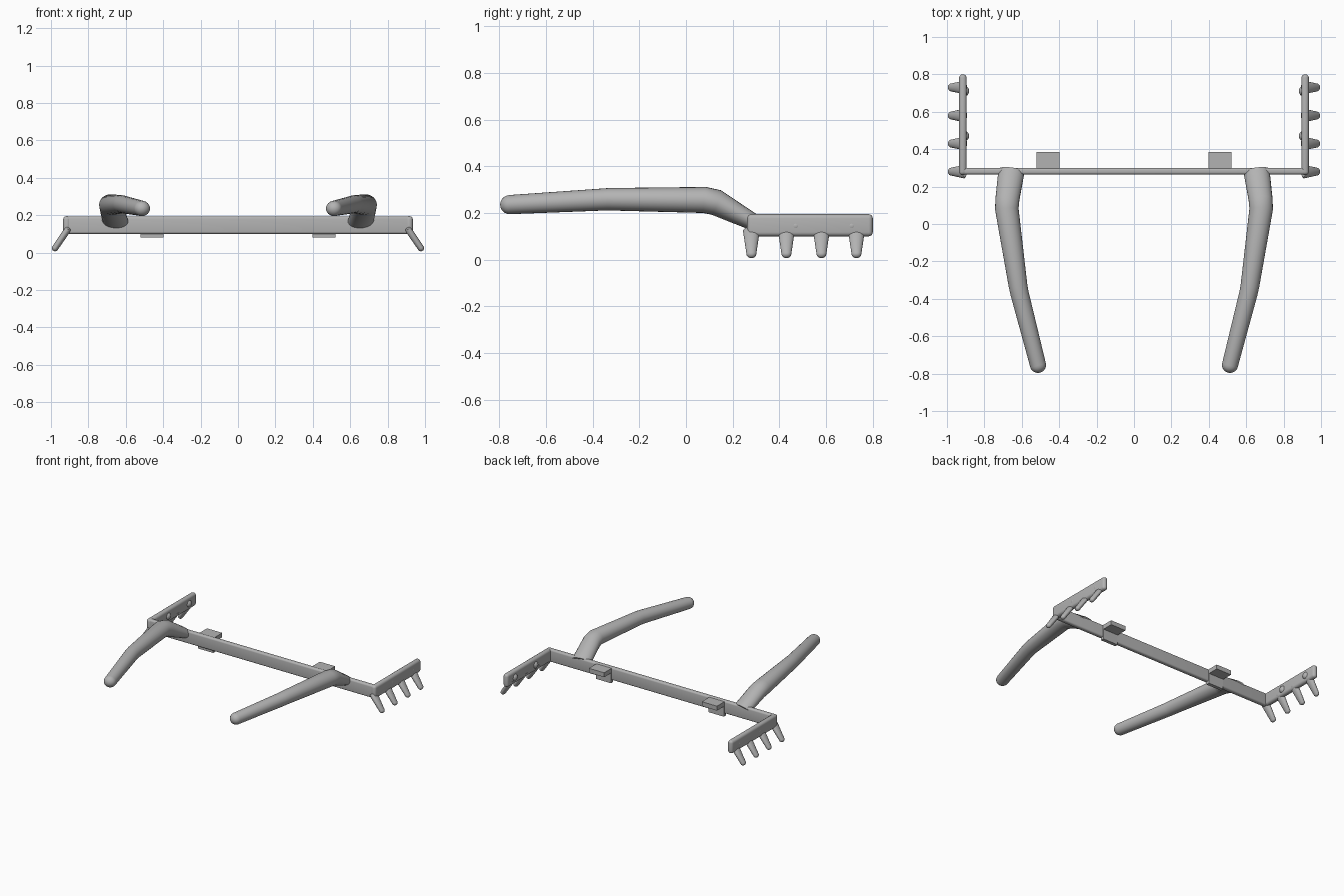
import bpy, bmesh, math
from mathutils import Vector

cube = bpy.data.objects.get("Cube")
if cube:
    bpy.data.objects.remove(cube, do_unlink=True)

GREY = (0.45, 0.45, 0.45, 1)
metal = bpy.data.materials.new("plain grey")
metal.use_nodes = True
metal.diffuse_color = GREY
metal.node_tree.nodes["Principled BSDF"].inputs["Base Color"].default_value = GREY


def finish(name, bm):
    bmesh.ops.recalc_face_normals(bm, faces=bm.faces)
    mesh = bpy.data.meshes.new(name)
    bm.to_mesh(mesh)
    bm.free()
    mesh.materials.append(metal)
    ob = bpy.data.objects.new(name, mesh)
    bpy.context.collection.objects.link(ob)
    bpy.ops.object.select_all(action='DESELECT')
    bpy.context.view_layer.objects.active = ob
    ob.select_set(True)
    bpy.ops.object.shade_smooth_by_angle(angle=math.radians(35))
    return ob


def box(name, lo, hi, bevel=0.0):
    """Box between two corners, with optional rounded edges."""
    lo, hi = Vector(lo), Vector(hi)
    bm = bmesh.new()
    bmesh.ops.create_cube(bm, size=1)
    for v in bm.verts:
        v.co = (lo + hi) / 2 + v.co * (hi - lo)
    if bevel:
        bmesh.ops.bevel(bm, geom=bm.edges[:], offset=bevel, segments=4,
                        profile=0.5, affect='EDGES')
    return finish(name, bm)


def loft(name, stations, sides=24):
    """Tube through (point, half width, half depth), with a domed far end."""
    stations = [(Vector(p), a, b) for p, a, b in stations]
    pts = [s[0] for s in stations]
    dirs = []
    for i in range(len(pts)):
        d = Vector()
        if i > 0:
            d += (pts[i] - pts[i - 1]).normalized()
        if i < len(pts) - 1:
            d += (pts[i + 1] - pts[i]).normalized()
        dirs.append(d.normalized())
    # Dome at the far end
    end, a, b = stations[-1]
    for k in range(1, 6):
        t = k * math.pi / 11
        stations.append((end + dirs[-1] * b * math.sin(t),
                         a * math.cos(t), b * math.cos(t)))
        dirs.append(dirs[len(pts) - 1])
    bm = bmesh.new()
    rings = []
    for (p, a, b), d in zip(stations, dirs):
        across = d.cross(Vector((0, 0, 1))).normalized()
        up = across.cross(d)
        angles = [math.tau * i / sides for i in range(sides)]
        rings.append([bm.verts.new(p + across * a * math.cos(t) + up * b * math.sin(t))
                      for t in angles])
    for r, q in zip(rings, rings[1:]):
        for i in range(sides):
            j = (i + 1) % sides
            bm.faces.new((r[i], r[j], q[j], q[i]))
    bm.faces.new(rings[0])
    bm.faces.new(rings[-1])
    return finish(name, bm)


# Long crossbar
box("crossbar", (-0.93, 0.265, 0.1), (0.93, 0.3, 0.193), 0.012)

for side, s in (("left", 1), ("right", -1)):
    # Side rail running back from the crossbar
    box(side + "_rail", (s * 0.915 - 0.02, 0.262, 0.1),
        (s * 0.915 + 0.02, 0.8, 0.195), 0.018)

    # Bent handle reaching forward
    loft(side + "_handle", [
        ((s * 0.655, 0.285, 0.163), 0.07, 0.037),
        ((s * 0.677, 0.13, 0.245), 0.064, 0.056),
        ((s * 0.68, 0.08, 0.256), 0.063, 0.056),
        ((s * 0.62, -0.33, 0.259), 0.05, 0.048),
        ((s * 0.612, -0.37, 0.257), 0.049, 0.047),
        ((s * 0.513, -0.755, 0.236), 0.043, 0.041)])

    # Outward slanting teeth under the rail
    for i in range(4):
        y = 0.28 + 0.15 * i
        loft(f"{side}_tooth_{i + 1}", [
            ((s * 0.905, y, 0.132), 0.03, 0.014),
            ((s * 0.909, y, 0.125), 0.036, 0.018),
            ((s * 0.978, y, 0.024), 0.021, 0.017)], 20)

    # Rounded studs on the inner face of the rail
    for i, y in enumerate((0.47, 0.71)):
        bm = bmesh.new()
        bmesh.ops.create_uvsphere(bm, u_segments=20, v_segments=12, radius=0.028)
        bmesh.ops.translate(bm, verts=bm.verts, vec=(s * 0.909, y, 0.145))
        finish(f"{side}_stud_{i + 1}", bm)

    # Bracket: shelf plate behind the bar on an upright plate
    x = s * 0.46
    box(side + "_bracket_shelf", (x - 0.062, 0.29, 0.155), (x + 0.062, 0.385, 0.188))
    box(side + "_bracket_upright", (x - 0.062, 0.28, 0.08), (x + 0.062, 0.305, 0.165))
